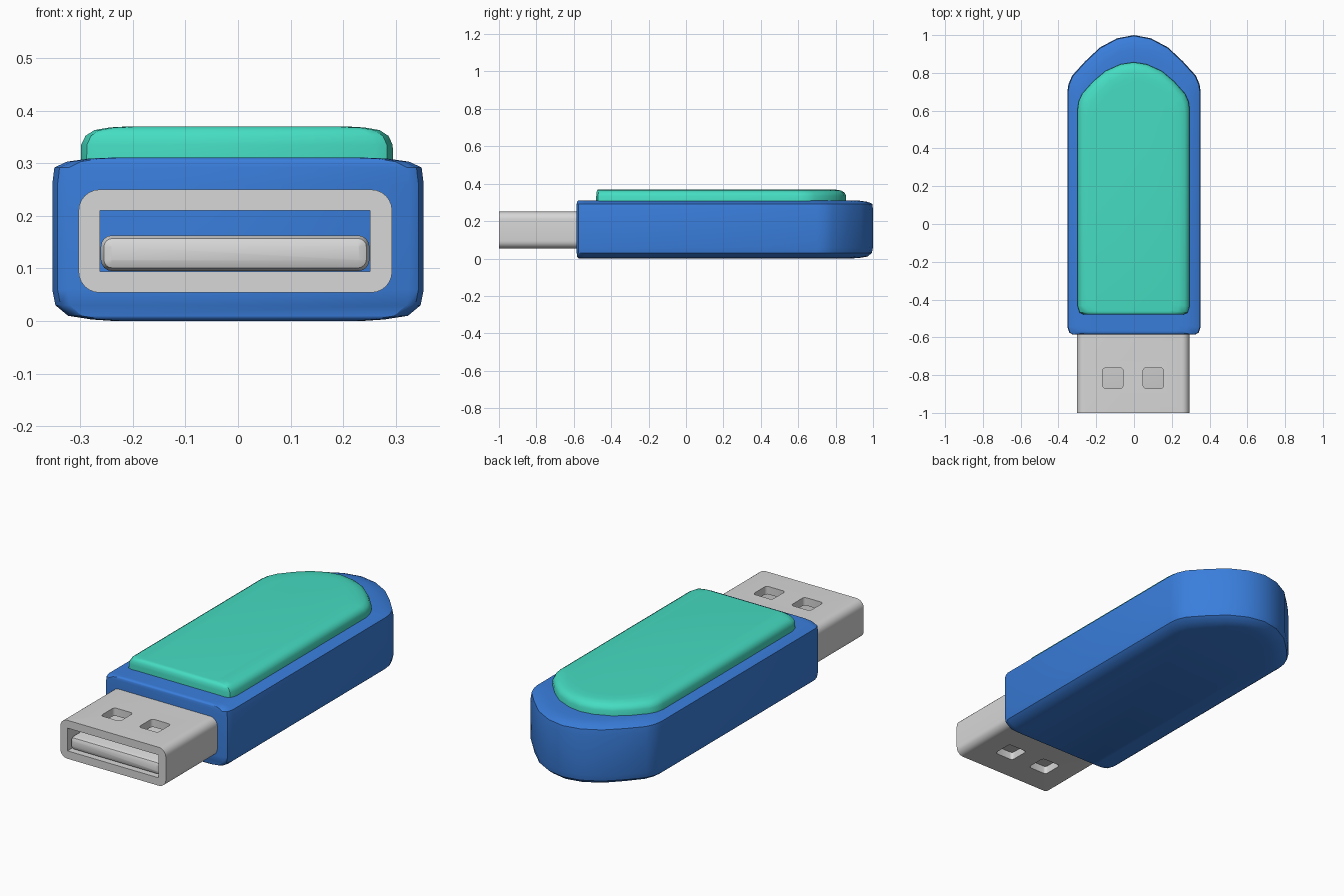
import bpy, bmesh, math

if "Cube" in bpy.data.objects:
    bpy.data.objects.remove(bpy.data.objects["Cube"])


def material(name, rgb):
    m = bpy.data.materials.new(name)
    m.diffuse_color = (*rgb, 1)
    m.use_nodes = True
    m.node_tree.nodes["Principled BSDF"].inputs["Base Color"].default_value = m.diffuse_color
    return m


BLUE = material("blue plastic", (0.042, 0.21, 0.72))
TEAL = material("teal plastic", (0.06, 0.72, 0.54))
GREY = material("light grey metal", (0.68, 0.68, 0.68))


def finish(bm, name, mat, angle=35):
    bmesh.ops.recalc_face_normals(bm, faces=bm.faces)
    mesh = bpy.data.meshes.new(name)
    bm.to_mesh(mesh)
    bm.free()
    mesh.materials.append(mat)
    ob = bpy.data.objects.new(name, mesh)
    bpy.context.collection.objects.link(ob)
    bpy.ops.object.select_all(action='DESELECT')
    ob.select_set(True)
    bpy.context.view_layer.objects.active = ob
    bpy.ops.object.shade_smooth_by_angle(angle=math.radians(angle))
    return ob


def loft(rings):
    """Skin a stack of equal-sized point loops and cap both ends."""
    bm = bmesh.new()
    loops = [[bm.verts.new(p) for p in ring] for ring in rings]
    n = len(loops[0])
    for a, b in zip(loops, loops[1:]):
        for i in range(n):
            j = (i + 1) % n
            bm.faces.new((a[i], a[j], b[j], b[i]))
    bm.faces.new(loops[0])
    bm.faces.new(loops[-1])
    return bm


def arched_slab(name, mat, half, levels, front_share, cx=0.0):
    """Right half outline from front to tip, mirrored, with inset per height."""
    outline = half + [(-x, y) for x, y in reversed(half[:-1])]
    w = max(x for x, y in half)
    y0, y1 = half[0][1], half[-1][1]
    rings = []
    for z, d in levels:
        f, b = y0 + d * front_share, y1 - d
        rings.append([(cx + x * (1 - d / w), f + (y - y0) / (y1 - y0) * (b - f), z)
                      for x, y in outline])
    return finish(loft(rings), name, mat)


def rounded_bar(name, mat, x0, x1, z0, z1, y0, y1, r, seg=6, chamfer=0.0):
    """Bar along y with a rounded rectangular section."""
    def ring(y, inset):
        pts = []
        for k, (cx, cz) in enumerate(((x1 - r, z1 - r), (x0 + r, z1 - r),
                                      (x0 + r, z0 + r), (x1 - r, z0 + r))):
            for s in range(seg + 1):
                a = math.pi / 2 * (k + s / seg)
                q = r - inset
                pts.append((cx + q * math.cos(a), y, cz + q * math.sin(a)))
        return pts
    rings = [ring(y0, 0), ring(y1, 0)]
    if chamfer:
        rings = [ring(y0, chamfer), ring(y0 + chamfer * 0.3, chamfer * 0.3),
                 ring(y0 + chamfer, 0), ring(y1, 0)]
    return finish(loft(rings), name, mat)


def box(name, x0, x1, y0, y1, z0, z1, bevel=0.0):
    bm = bmesh.new()
    bmesh.ops.create_cube(bm, size=1)
    for v in bm.verts:
        v.co = ((x0 + x1) / 2 + v.co.x * (x1 - x0), (y0 + y1) / 2 + v.co.y * (y1 - y0),
                (z0 + z1) / 2 + v.co.z * (z1 - z0))
    if bevel:
        upright = [e for e in bm.edges if abs(e.verts[0].co.z - e.verts[1].co.z) > 1e-4]
        bmesh.ops.bevel(bm, geom=upright, offset=bevel, segments=3, profile=0.5,
                        affect='EDGES')
    return finish(bm, name, GREY)


def cut(target, cutter):
    mod = target.modifiers.new("cut", 'BOOLEAN')
    mod.operation, mod.solver, mod.object = 'DIFFERENCE', 'EXACT', cutter
    bpy.context.view_layer.objects.active = target
    bpy.ops.object.modifier_apply(modifier=mod.name)
    bpy.data.objects.remove(cutter)


# Body shell with an arched back end
arched_slab("body", BLUE,
            [(0.325, -0.585), (0.343, -0.575), (0.353, -0.545), (0.353, 0.3), (0.353, 0.70),
             (0.347, 0.74), (0.328, 0.785), (0.26, 0.86), (0.18, 0.935), (0.09, 0.983), (0, 1.0)],
            [(0, 0.12), (0.003, 0.075), (0.01, 0.03), (0.03, 0.006), (0.06, 0),
             (0.26, 0), (0.292, 0.004), (0.303, 0.028), (0.309, 0.07), (0.311, 0.12)], 0.1)

# Raised top panel
arched_slab("top_panel", TEAL,
            [(0.262, -0.48), (0.286, -0.47), (0.297, -0.435), (0.297, 0.2), (0.297, 0.61),
             (0.291, 0.65), (0.273, 0.69), (0.215, 0.755), (0.15, 0.81), (0.07, 0.846), (0, 0.857)],
            [(0.295, 0), (0.335, 0.001), (0.352, 0.009), (0.363, 0.026), (0.368, 0.055),
             (0.37, 0.09)], 0.15, cx=-0.002)

# Metal connector sleeve: hollow, with two windows through top and bottom walls
sleeve = rounded_bar("connector_sleeve", GREY, -0.303, 0.293, 0.054, 0.25, -1.0, -0.57, 0.04)
cut(sleeve, box("cavity_cutter", -0.262, 0.251, -1.1, -0.5, 0.094, 0.21))
for x in (-0.112, 0.102):
    cut(sleeve, box("window_cutter", x - 0.054, x + 0.054, -0.87, -0.762, 0.0, 0.3, 0.015))
bpy.ops.object.select_all(action='DESELECT')
sleeve.select_set(True)
bpy.context.view_layer.objects.active = sleeve
bpy.ops.object.shade_smooth_by_angle(angle=math.radians(35))

# Contact tongue inside the sleeve
rounded_bar("contact_tongue", GREY, -0.261, 0.25, 0.095, 0.163, -0.985, -0.57, 0.022, 4, 0.02)
